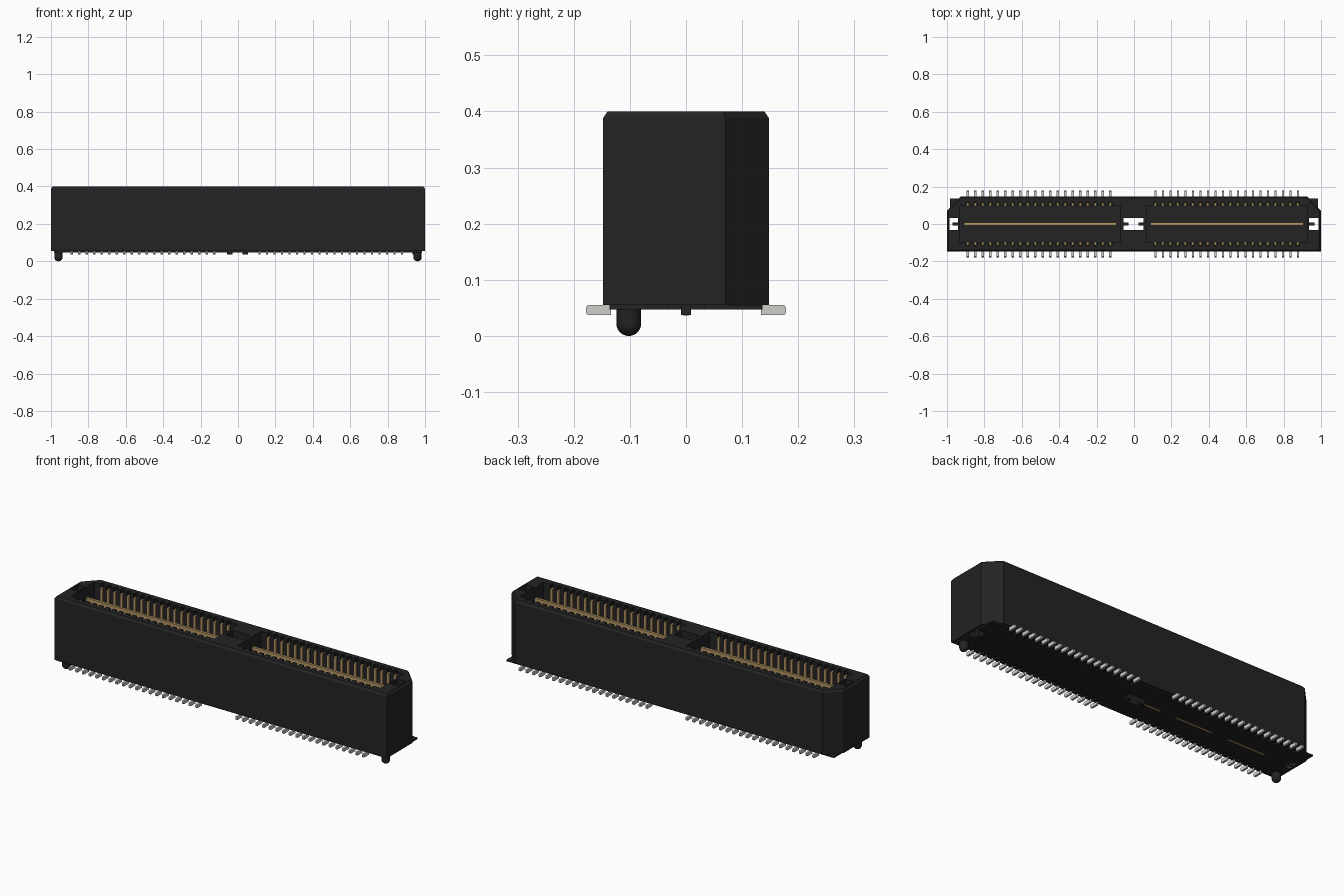
import bpy, bmesh, math

if "Cube" in bpy.data.objects:
    bpy.data.objects.remove(bpy.data.objects["Cube"])


def material(name, rgb):
    m = bpy.data.materials.new(name)
    m.diffuse_color = (*rgb, 1)
    m.use_nodes = True
    m.node_tree.nodes["Principled BSDF"].inputs["Base Color"].default_value = m.diffuse_color
    return m


BLACK = material("black plastic", (0.017, 0.017, 0.017))
GOLD = material("gold contact", (0.47, 0.31, 0.13))
SILVER = material("tinned metal", (0.62, 0.62, 0.60))


def finish(name, bm, mat):
    bmesh.ops.recalc_face_normals(bm, faces=bm.faces)
    me = bpy.data.meshes.new(name)
    bm.to_mesh(me)
    bm.free()
    ob = bpy.data.objects.new(name, me)
    bpy.context.collection.objects.link(ob)
    me.materials.append(mat)
    return ob


def add_loft(bm, rings):
    """Skin a list of (outline, z) rings and cap both ends."""
    loops = [[bm.verts.new((x, y, z)) for x, y in pts] for pts, z in rings]
    n = len(loops[0])
    for a, b in zip(loops, loops[1:]):
        for i in range(n):
            j = (i + 1) % n
            bm.faces.new((a[i], a[j], b[j], b[i]))
    bm.faces.new(loops[0][::-1])
    bm.faces.new(loops[-1])


def rect(x0, x1, y0, y1):
    return [(x0, y0), (x1, y0), (x1, y1), (x0, y1)]


def boxes(name, items, mat):
    bm = bmesh.new()
    for x0, x1, y0, y1, z0, z1 in items:
        add_loft(bm, [(rect(x0, x1, y0, y1), z0), (rect(x0, x1, y0, y1), z1)])
    return finish(name, bm, mat)


def comb(x0, x1, y, depth, pins, half):
    """Rectangle outline whose long edges have a tooth at every pin."""
    front = [(x0, -y)]
    for p in pins:
        front += [(p - half, -y), (p - half, -y - depth),
                  (p + half, -y - depth), (p + half, -y)]
    front.append((x1, -y))
    return front + [(x, -yy) for x, yy in reversed(front)]


def outline(d):
    """Housing outline with two cut back corners, inset by d."""
    right = [(1 - d, -0.148 + d), (1 - d, 0.07 - 0.4 * d), (0.925 - 0.4 * d, 0.148 - d)]
    return right + [(-x, y) for x, y in reversed(right)]


def cut(ob, cutters):
    for c in cutters:
        mod = ob.modifiers.new("cut", 'BOOLEAN')
        mod.object = c
        mod.operation = 'DIFFERENCE'
        mod.solver = 'EXACT'
    deps = bpy.context.evaluated_depsgraph_get()
    me = bpy.data.meshes.new_from_object(ob.evaluated_get(deps))
    ob.modifiers.clear()
    ob.data = me
    me.materials.clear()
    me.materials.append(BLACK)
    for p in me.polygons:
        p.material_index = 0


PITCH = 0.0401
left_pins = [-0.889 + PITCH * i for i in range(20)]
right_pins = [0.114 + PITCH * i for i in range(20)]
all_pins = left_pins + right_pins
FLOOR = 0.235

# housing and its stepped underside
bm = bmesh.new()
add_loft(bm, [(outline(0), 0.055), (outline(0), 0.388), (outline(0.008), 0.4)])
housing = finish("housing", bm, BLACK)
bm = bmesh.new()
base = comb(-0.985, 0.985, 0.136, -0.035, all_pins, 0.009)
add_loft(bm, [(base, 0.047), (base, 0.055)])
underside = finish("underside_plate", bm, BLACK)

# two slotted cavities and three through holes
bm = bmesh.new()
for x0, x1, pins in ((-0.933, -0.072, left_pins), (0.067, 0.928, right_pins)):
    c = comb(x0, x1, 0.1, 0.017, pins, 0.009)
    add_loft(bm, [(c, FLOOR), (c, 0.5)])
cavities = finish("cavity_cutter", bm, BLACK)
holes = boxes("hole_cutter", [(x0, x1, -0.032, 0.032, -0.1, 0.5) for x0, x1 in
                              ((-0.987, -0.94), (-0.056, 0.051), (0.935, 0.987))], BLACK)
cut(housing, [cavities, holes])
cut(underside, [holes])
for c in (cavities, holes):
    bpy.data.objects.remove(c)

# gold centre blades
boxes("centre_blades", [(-0.91, -0.093, -0.007, 0.007, FLOOR - 0.01, 0.362),
                        (0.088, 0.906, -0.007, 0.007, FLOOR - 0.01, 0.362)], GOLD)

# dark blade feet inside the through holes
feet = ((-0.97, -0.938), (-0.058, -0.029), (0.024, 0.053), (0.933, 0.965))
boxes("blade_feet", [(a, b, -0.009, 0.009, 0.037, 0.1) for a, b in feet], BLACK)

# gold blade strips showing through the underside
strips = ((-0.97, -0.94, 0.0365), (-0.80, -0.58, 0.0462),
          (-0.48, -0.26, 0.0462), (-0.16, -0.06, 0.0462))
boxes("underside_blade_strips", [(a, b, -0.005, 0.005, z, z + 0.004) for a, b, z in strips], GOLD)

# gold contacts along the cavity walls
contacts = []
for p in all_pins:
    for y0, y1 in ((-0.111, -0.096), (0.096, 0.111)):
        contacts.append((p - 0.006, p + 0.006, y0, y1, FLOOR - 0.005, 0.38))
boxes("contacts", contacts, GOLD)

# solder tails with a slightly rounded toe
bm = bmesh.new()
profile = [(0.134, 0.037), (0.175, 0.037), (0.178, 0.041),
           (0.178, 0.051), (0.175, 0.055), (0.134, 0.055)]
for p in all_pins:
    for s in (-1, 1):
        a, b = ([bm.verts.new((p + dx, s * y, z)) for y, z in profile] for dx in (-0.0055, 0.0055))
        bm.faces.new(a)
        bm.faces.new(b[::-1])
        for i in range(6):
            j = (i + 1) % 6
            bm.faces.new((a[j], a[i], b[i], b[j]))
finish("solder_tails", bm, SILVER)

# round-ended locating pegs
R = 0.022
for side, cx in (("left", -0.96), ("right", 0.96)):
    rings = []
    for k in range(1, 9):
        t = math.pi / 2 * k / 8
        rings.append((R * math.sin(t), R - R * math.cos(t)))
    rings = [(0.001, 0.0)] + rings + [(R, 0.06)]
    bm = bmesh.new()
    add_loft(bm, [([(cx + r * math.cos(a * math.tau / 24), -0.102 + r * math.sin(a * math.tau / 24))
                    for a in range(24)], z) for r, z in rings])
    peg = finish(side + "_locating_peg", bm, BLACK)
    bpy.ops.object.select_all(action='DESELECT')
    peg.select_set(True)
    bpy.context.view_layer.objects.active = peg
    bpy.ops.object.shade_smooth_by_angle(angle=math.radians(40))
